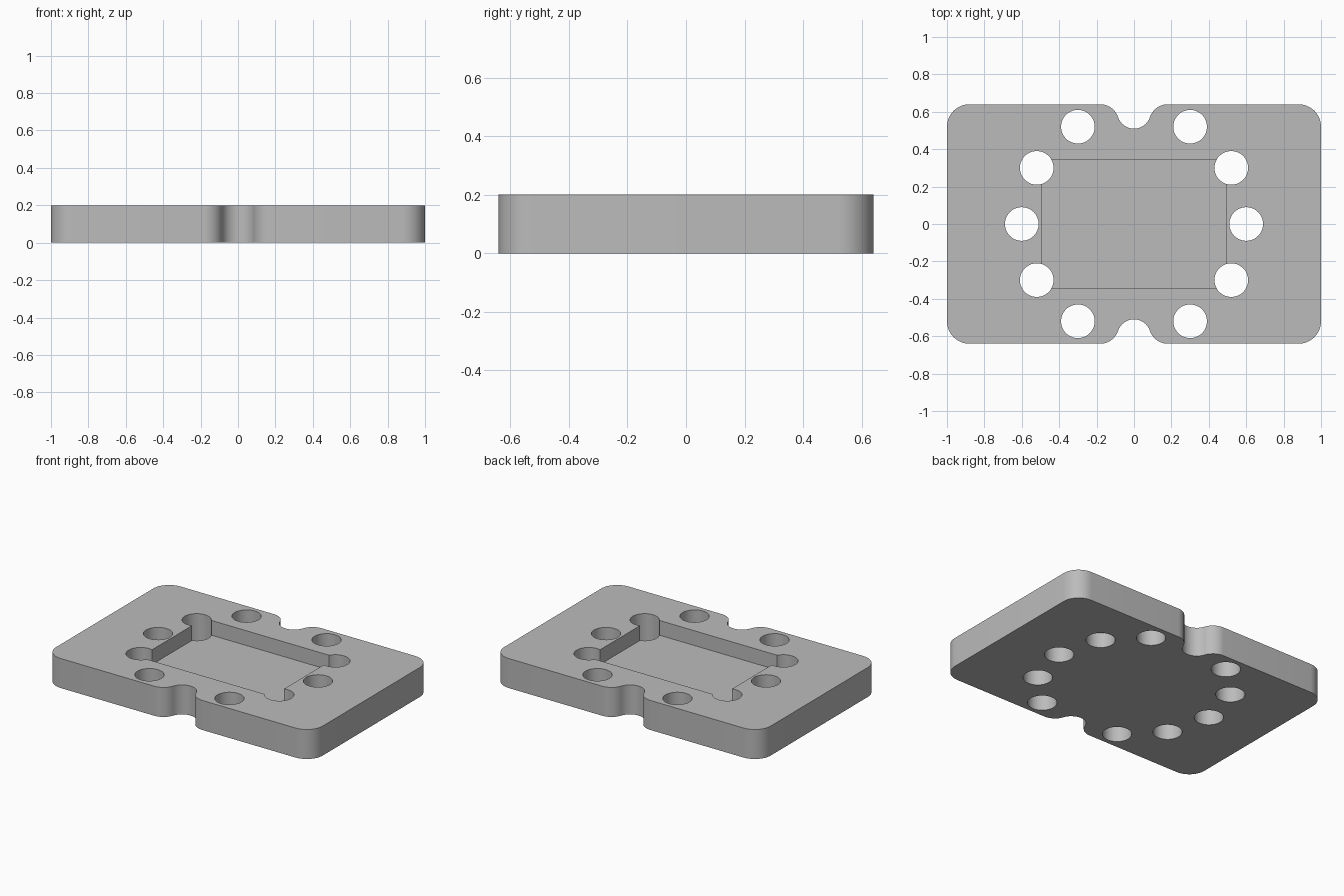
import bpy
import bmesh
from math import atan2, cos, sin, pi, sqrt

if "Cube" in bpy.data.objects:
    bpy.data.objects.remove(bpy.data.objects["Cube"])

WIDTH, DEPTH, HEIGHT = 1.0, 0.64, 0.2    # half width, half depth, full height
CORNER, HOLE, FILLET = 0.12, 0.09, 0.1   # radii
NOTCH_Y = 0.6
POCKET = (0.495, 0.345)
POCKET_FLOOR = 0.1


def arc(cx, cy, r, start, end, steps=12):
    angles = [start + (end - start) * i / steps for i in range(steps + 1)]
    return [(cx + r * cos(a), cy + r * sin(a)) for a in angles]


def prism(name, outline, bottom, top):
    """Extrude a closed counter-clockwise outline upwards."""
    bm = bmesh.new()
    face = bm.faces.new([bm.verts.new((x, y, bottom)) for x, y in outline])
    walls = bmesh.ops.extrude_face_region(bm, geom=[face])["geom"]
    verts = [v for v in walls if isinstance(v, bmesh.types.BMVert)]
    bmesh.ops.translate(bm, verts=verts, vec=(0, 0, top - bottom))
    bmesh.ops.recalc_face_normals(bm, faces=bm.faces)
    mesh = bpy.data.meshes.new(name)
    bm.to_mesh(mesh)
    bm.free()
    obj = bpy.data.objects.new(name, mesh)
    bpy.context.collection.objects.link(obj)
    return obj


def cut(body, cutter):
    mod = body.modifiers.new("cut", "BOOLEAN")
    mod.operation, mod.solver, mod.object = "DIFFERENCE", "EXACT", cutter
    bpy.ops.object.modifier_apply(modifier=mod.name)
    bpy.data.objects.remove(cutter)


# One quarter of the outline: rounded corner, notch shoulder, notch
fillet_y = DEPTH - FILLET
rise = NOTCH_Y - fillet_y
fillet_x = sqrt((HOLE + FILLET) ** 2 - rise ** 2)
turn = atan2(rise, -fillet_x)
quarter = arc(WIDTH - CORNER, DEPTH - CORNER, CORNER, 0, pi / 2)
quarter += arc(fillet_x, fillet_y, FILLET, pi / 2, turn)
quarter += arc(0, NOTCH_Y, HOLE, turn - pi, -pi / 2)[1:]

# Mirror to the full outline
half = quarter + [(-x, y) for x, y in reversed(quarter[:-1])]
outline = half + [(x, -y) for x, y in reversed(half)]
plate = prism("plate", outline, 0, HEIGHT)
bpy.ops.object.select_all(action="DESELECT")
bpy.context.view_layer.objects.active = plate
plate.select_set(True)

# Rectangular pocket
px, py = POCKET
rectangle = [(-px, -py), (px, -py), (px, py), (-px, py)]
cut(plate, prism("pocket_cutter", rectangle, POCKET_FLOOR, HEIGHT + 0.1))

# Ring of through holes
centres = {(sx * x, sy * y) for x, y in [(0.3, 0.52), (0.52, 0.3), (0.6, 0)]
           for sx in (-1, 1) for sy in (-1, 1)}
for x, y in sorted(centres):
    circle = arc(x, y, HOLE, 0, 2 * pi, 48)[:-1]
    cut(plate, prism("hole_cutter", circle, -0.1, HEIGHT + 0.1))

# Single grey finish
grey = bpy.data.materials.new("plain grey")
grey.use_nodes = True
colour = (0.5, 0.5, 0.5, 1)
grey.diffuse_color = colour
grey.node_tree.nodes["Principled BSDF"].inputs["Base Color"].default_value = colour
plate.data.materials.clear()
plate.data.materials.append(grey)
for polygon in plate.data.polygons:
    polygon.material_index = 0
bpy.ops.object.shade_smooth_by_angle(angle=pi / 6)
